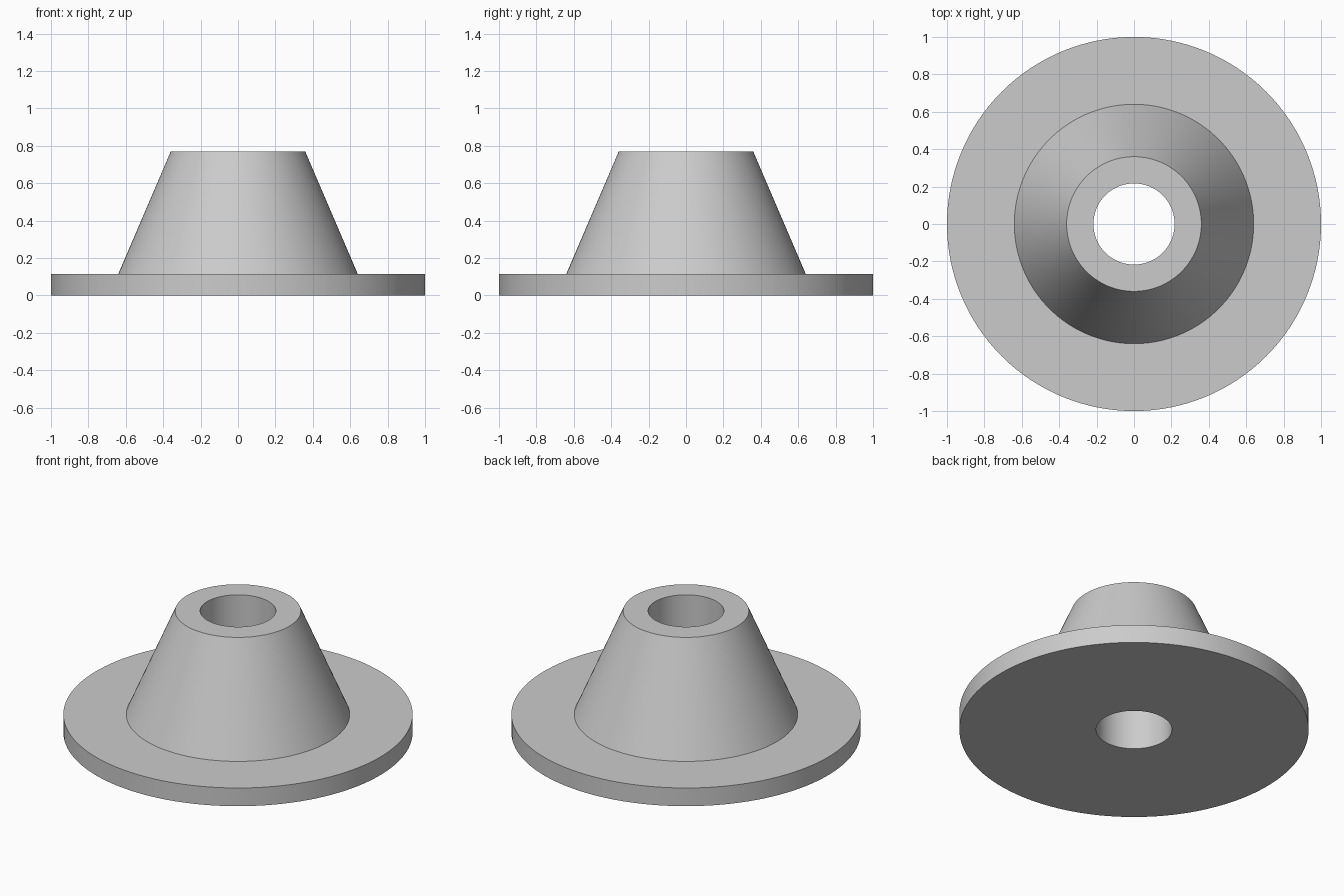
import bpy
import bmesh
import math

SEGMENTS = 128

cube = bpy.data.objects.get("Cube")
if cube:
    bpy.data.objects.remove(cube, do_unlink=True)

# Plain grey finish
grey = bpy.data.materials.new("light_grey")
grey.use_nodes = True
colour = (0.6, 0.6, 0.6, 1)
grey.diffuse_color = colour
grey.node_tree.nodes["Principled BSDF"].inputs["Base Color"].default_value = colour

# Closed (radius, height) section: bore, flange, tapered hub
profile = [(0.217, 0), (1, 0), (1, 0.115), (0.64, 0.115),
           (0.36, 0.768), (0.217, 0.768)]


def lathe(name, section, material):
    """Revolve a closed section around the z axis."""
    bm = bmesh.new()
    rings = []
    for radius, height in section:
        ring = []
        for i in range(SEGMENTS):
            a = math.tau * i / SEGMENTS
            ring.append(bm.verts.new((radius * math.cos(a), radius * math.sin(a), height)))
        rings.append(ring)
    for k, low in enumerate(rings):
        high = rings[(k + 1) % len(rings)]
        for i in range(SEGMENTS):
            j = (i + 1) % SEGMENTS
            bm.faces.new((low[i], low[j], high[j], high[i]))
    bmesh.ops.recalc_face_normals(bm, faces=bm.faces)
    mesh = bpy.data.meshes.new(name)
    bm.to_mesh(mesh)
    bm.free()
    mesh.materials.append(material)
    obj = bpy.data.objects.new(name, mesh)
    bpy.context.collection.objects.link(obj)
    return obj


# Flanged conical hub with a through bore
hub = lathe("flanged_hub", profile, grey)
bpy.ops.object.select_all(action="DESELECT")
hub.select_set(True)
bpy.context.view_layer.objects.active = hub
bpy.ops.object.shade_smooth_by_angle(angle=math.radians(30))
